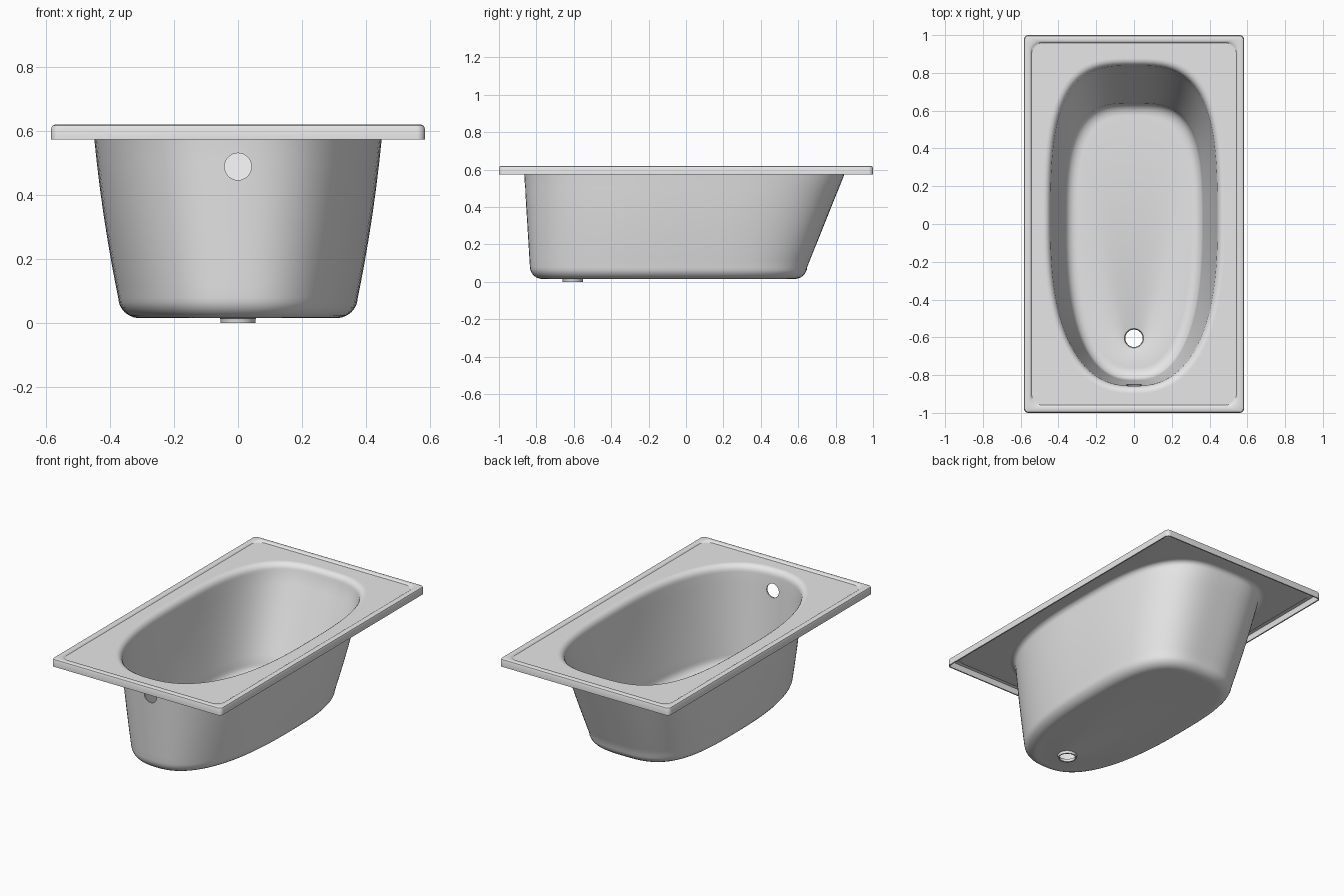
import bpy
import bmesh
from math import cos, sin, pi, copysign

cube = bpy.data.objects.get("Cube")
if cube:
    bpy.data.objects.remove(cube, do_unlink=True)

SEGMENTS = 96
WALL = 0.008
ANGLES = [(k + 0.5) * 2 * pi / SEGMENTS for k in range(SEGMENTS)]


def rim_ring(inset, z, r):
    """Rounded rectangle, set in from the outer edge of the rim."""
    cx, cy = 0.583 - inset - r, 1 - inset - r
    return [(copysign(cx, cos(t)) + r * cos(t),
             copysign(cy, sin(t)) + r * sin(t), z) for t in ANGLES]


def basin_ring(half, front, back, z):
    """Oval with a squarer back end than front end."""
    ring = []
    for t in ANGLES:
        n, length = (3.2, back) if sin(t) > 0 else (2.45, -front)
        x = copysign(abs(cos(t)) ** (2 / n), cos(t)) * half
        y = copysign(abs(sin(t)) ** (2 / n), sin(t)) * length
        ring.append((x, y, z))
    return ring


def wall_ring(z, inset=0.0, drop=0.0):
    """Basin wall section at height z, optionally pulled in and lowered."""
    f = (z - 0.08) / 0.49
    half = 0.366 + 0.1 * f - 0.026 * f * f
    return basin_ring(half - inset, -0.827 - 0.03 * f + inset,
                      0.64 + 0.197 * f - inset, z - drop)


def drain_ring(r, z):
    return [(r * cos(t), -0.605 + r * sin(t), z) for t in ANGLES]


# Rim: skirt, rounded edge, raised border, recessed deck
rings = [rim_ring(*p) for p in (
    (0, 0.573, 0.025), (0, 0.606, 0.025), (0.004, 0.616, 0.022),
    (0.014, 0.62, 0.018), (0.033, 0.62, 0.05), (0.036, 0.618, 0.055),
    (0.041, 0.612, 0.06), (0.045, 0.612, 0.06))]

# Rolled lip around the opening
rings.append(wall_ring(0.57, -0.042, -0.042))
for i in range(6):
    a = i * pi / 10
    rings.append(wall_ring(0.57, -0.036 * (1 - sin(a)), -0.042 * cos(a)))

# Walls, floor fillet and floor
for z in (0.5, 0.42, 0.34, 0.26, 0.18, 0.12, 0.08):
    rings.append(wall_ring(z))
for i in range(1, 7):
    a = i * pi / 12
    rings.append(wall_ring(0.08, 0.06 * (1 - cos(a)), 0.057 * sin(a)))
rings.append(wall_ring(0.08, 0.066, 0.057))

# Drain spout
rings += [drain_ring(0.056, 0.023), drain_ring(0.051, 0.021),
          drain_ring(0.047, 0.014), drain_ring(0.046, 0.0)]

# Loft the rings into one sheet
bm = bmesh.new()
loops = [[bm.verts.new(p) for p in ring] for ring in rings]
for low, high in zip(loops, loops[1:]):
    for k in range(SEGMENTS):
        j = (k + 1) % SEGMENTS
        bm.faces.new((low[k], low[j], high[j], high[k]))
mesh = bpy.data.meshes.new("bathtub")
bm.to_mesh(mesh)
bm.free()
tub = bpy.data.objects.new("bathtub", mesh)
bpy.context.collection.objects.link(tub)

# Enamel colour
enamel = bpy.data.materials.new("light_grey_enamel")
enamel.use_nodes = True
colour = (0.8, 0.8, 0.8, 1)
enamel.diffuse_color = colour
enamel.node_tree.nodes["Principled BSDF"].inputs["Base Color"].default_value = colour
mesh.materials.append(enamel)

# Cutter for the overflow hole
bpy.ops.mesh.primitive_cylinder_add(vertices=32, radius=0.042, depth=0.2,
                                    location=(0, -0.85, 0.488),
                                    rotation=(pi / 2, 0, 0))
cutter = bpy.context.object
cutter.name = "overflow_cutter"
cutter.hide_render = True
cutter.data.materials.append(enamel)

# Thickness, then the overflow hole
solid = tub.modifiers.new("thickness", "SOLIDIFY")
solid.thickness = WALL
solid.offset = -1
hole = tub.modifiers.new("overflow_hole", "BOOLEAN")
hole.operation = "DIFFERENCE"
hole.solver = "EXACT"
hole.object = cutter

bpy.ops.object.select_all(action="DESELECT")
tub.select_set(True)
bpy.context.view_layer.objects.active = tub
for name in ("thickness", "overflow_hole"):
    bpy.ops.object.modifier_apply(modifier=name)
bpy.data.objects.remove(cutter, do_unlink=True)
bpy.ops.object.shade_smooth_by_angle(angle=pi / 5)
